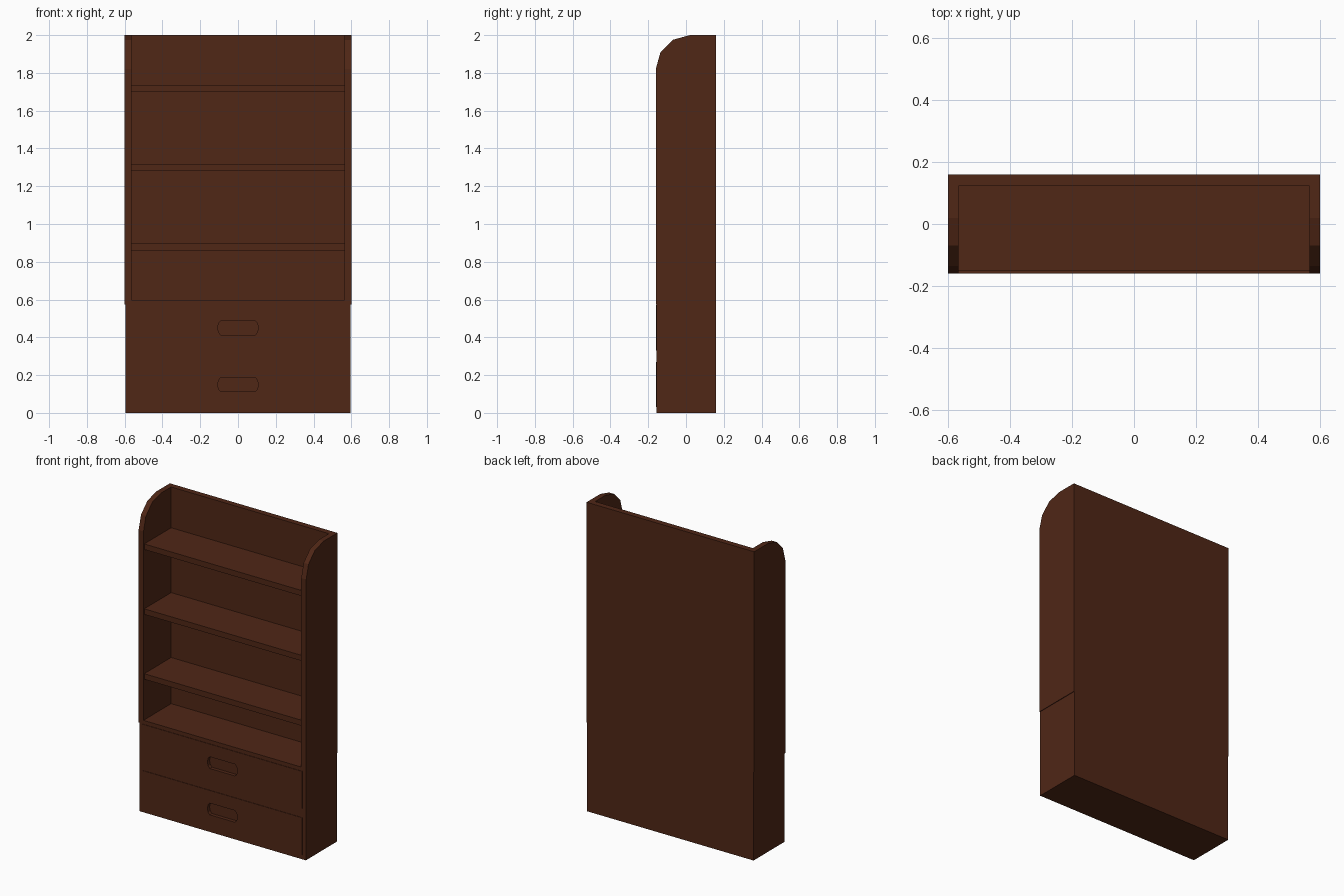
import bpy, bmesh

if "Cube" in bpy.data.objects:
    bpy.data.objects.remove(bpy.data.objects["Cube"])

wood = bpy.data.materials.new("dark_wood")
wood.diffuse_color = (0.08, 0.02, 0.008, 1)
wood.use_nodes = True
wood.node_tree.nodes["Principled BSDF"].inputs["Base Color"].default_value = wood.diffuse_color


def finish(name, bm):
    bmesh.ops.recalc_face_normals(bm, faces=bm.faces[:])
    me = bpy.data.meshes.new(name)
    bm.to_mesh(me)
    bm.free()
    me.materials.append(wood)
    ob = bpy.data.objects.new(name, me)
    bpy.context.collection.objects.link(ob)
    return ob


def prism(name, pts, offset):
    """Extrude a closed outline of 3D points along an offset."""
    bm = bmesh.new()
    face = bm.faces.new([bm.verts.new(p) for p in pts])
    ext = bmesh.ops.extrude_face_region(bm, geom=[face])
    verts = [g for g in ext["geom"] if isinstance(g, bmesh.types.BMVert)]
    bmesh.ops.translate(bm, verts=verts, vec=offset)
    return finish(name, bm)


def box(name, x, y0, y1, z0, z1):
    """Box centred on x = 0 with half width x."""
    pts = [(-x, y0, z0), (x, y0, z0), (x, y1, z0), (-x, y1, z0)]
    return prism(name, pts, (0, 0, z1 - z0))


def cut(ob, cutter):
    m = ob.modifiers.new("grip_cut", 'BOOLEAN')
    m.operation = 'DIFFERENCE'
    m.solver = 'EXACT'
    m.object = cutter
    cutter.hide_render = True
    cutter.hide_set(True)


# Side panels with rounded upper front corner
side = [(-0.16, 0.575), (0.16, 0.575), (0.16, 2.0), (0.02, 2.0),
        (-0.07, 1.975), (-0.135, 1.91), (-0.16, 1.82)]
for label, x in (("left", -0.6), ("right", 0.565)):
    prism(label + "_side_panel", [(x, y, z) for y, z in side], (0.035, 0, 0))

# Back panel and shelves
box("back_panel", 0.565, 0.123, 0.16, 0.575, 2.0)
box("lower_shelf", 0.565, -0.16, 0.123, 0.575, 0.597)
for i, z in enumerate((0.86, 1.28, 1.70)):
    box(f"shelf_{i + 1}", 0.565, -0.152, 0.123, z, z + 0.036)

# Base cabinet with two drawer fronts and recessed grips
base = box("base_cabinet", 0.596, -0.157, 0.16, 0, 0.575)
quarter = [(0.09, 0.038), (0.102, 0.025), (0.108, 0)]
right = quarter + [(x, -z) for x, z in quarter[-2::-1]]
grip = right + [(-x, z) for x, z in reversed(right)]
for label, zc in (("lower", 0.15), ("upper", 0.45)):
    front = box(label + "_drawer_front", 0.572, -0.16, -0.157, zc - 0.12, zc + 0.12)
    cutter = prism(label + "_grip_cutter",
                   [(x, -0.2, zc + z) for x, z in grip], (0, 0.063, 0))
    cut(front, cutter)
    cut(base, cutter)
